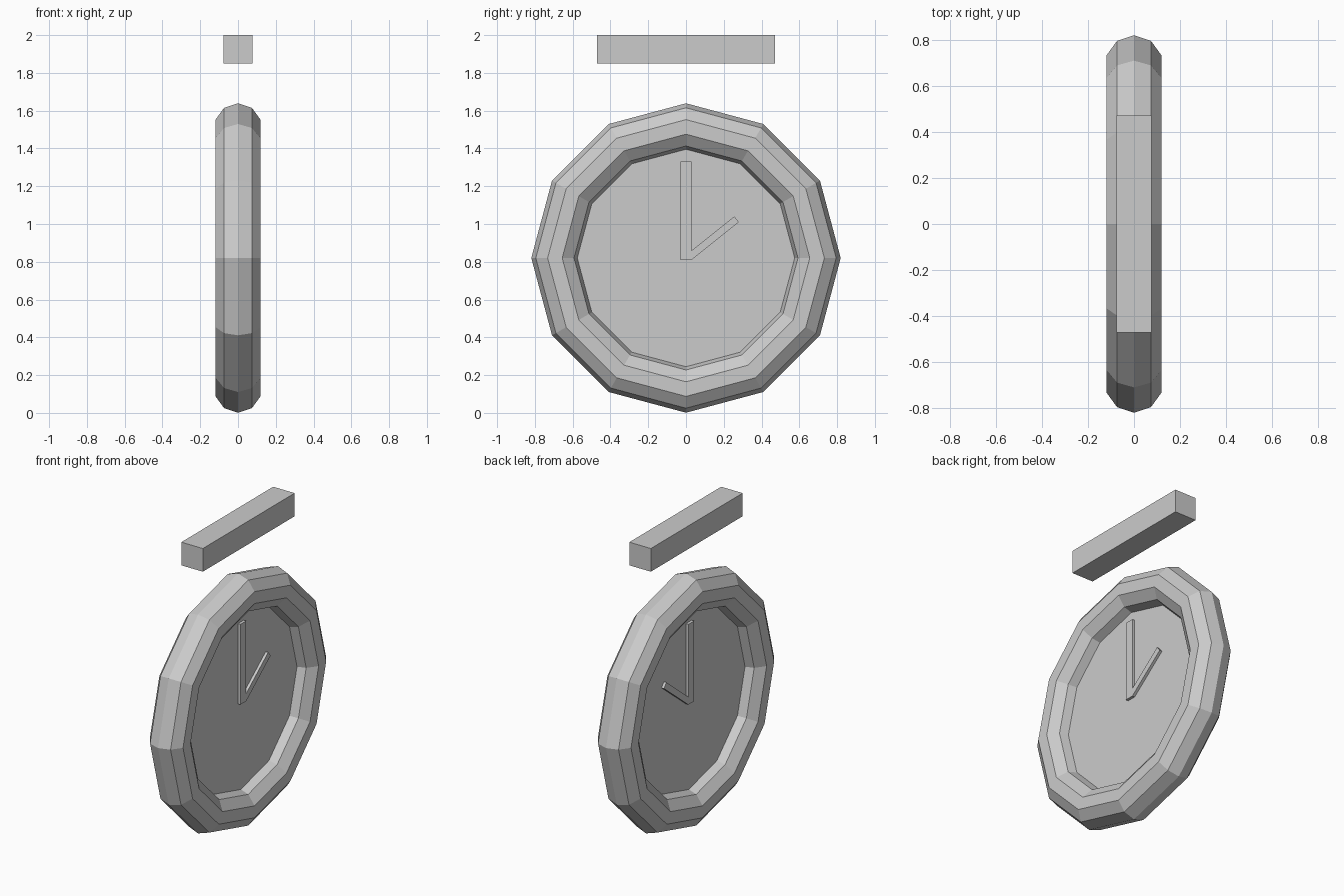
import bpy, bmesh
from math import cos, sin, tau
from mathutils import Matrix, Vector

cube = bpy.data.objects.get("Cube")
if cube:
    bpy.data.objects.remove(cube, do_unlink=True)

CENTRE = 0.82   # height of the dial centre
SIDES = 12      # sides of the round parts

grey = bpy.data.materials.new("plain_grey")
grey.use_nodes = True
grey.diffuse_color = (0.6, 0.6, 0.6, 1)
grey.node_tree.nodes["Principled BSDF"].inputs["Base Color"].default_value = (0.6, 0.6, 0.6, 1)


def finish(name, bm):
    bmesh.ops.recalc_face_normals(bm, faces=bm.faces)
    mesh = bpy.data.meshes.new(name)
    bm.to_mesh(mesh)
    bm.free()
    mesh.materials.append(grey)
    obj = bpy.data.objects.new(name, mesh)
    bpy.context.collection.objects.link(obj)


def prism(name, outline, half):
    """Extrude a (y, z) outline symmetrically along x."""
    bm = bmesh.new()
    face = bm.faces.new([bm.verts.new((-half, y, z)) for y, z in outline])
    moved = bmesh.ops.extrude_face_region(bm, geom=[face])["geom"]
    bmesh.ops.translate(bm, vec=(2 * half, 0, 0),
                        verts=[v for v in moved if isinstance(v, bmesh.types.BMVert)])
    finish(name, bm)


def circle(radius):
    return [(radius * sin(tau * i / SIDES), CENTRE + radius * cos(tau * i / SIDES))
            for i in range(SIDES)]


# Faceted rim: a ten-sided section swept around the dial axis
section, major, minor = 10, 0.694, 0.125
bm = bmesh.new()
loops = []
for j in range(section):
    a = tau * j / section
    loops.append([bm.verts.new((minor * sin(a), y, z))
                  for y, z in circle(major + minor * cos(a))])
for j in range(section):
    here, there = loops[j], loops[(j + 1) % section]
    for i in range(SIDES):
        k = (i + 1) % SIDES
        bm.faces.new((here[i], here[k], there[k], there[i]))
finish("rim", bm)

# Recessed dial, the same on both sides
prism("dial", circle(0.59), 0.02)

# Joined minute and hour hands, passing through the dial
prism("hands", [(-0.03, 0.81), (0.03, 0.81), (0.28, 1.01), (0.255, 1.04),
                (0.03, 0.86), (0.03, 1.33), (-0.03, 1.33)], 0.038)

# Bar floating above the rim
prism("top_bar", [(-0.47, 1.85), (0.47, 1.85), (0.47, 2.0), (-0.47, 2.0)], 0.077)
